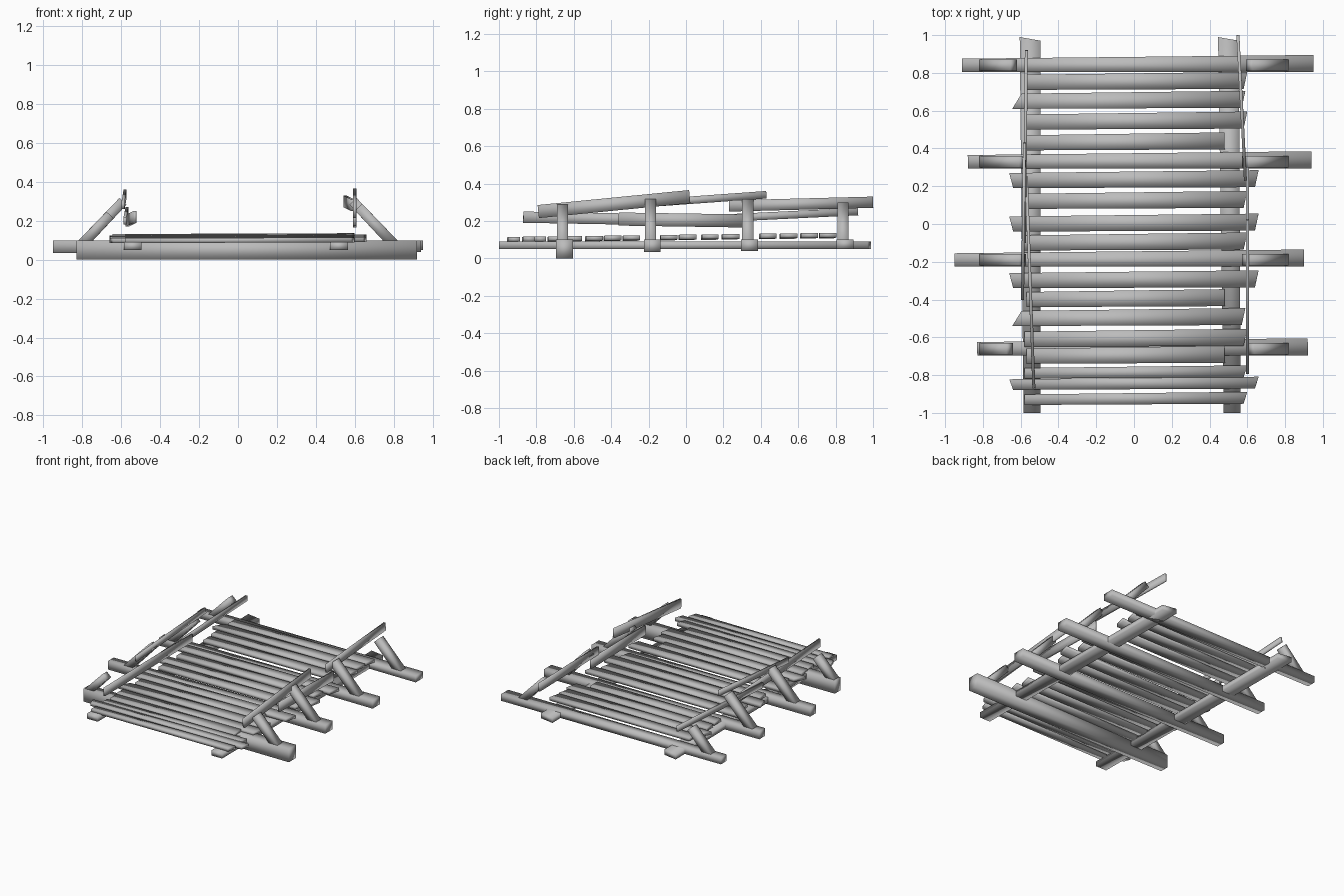
import bpy
from mathutils import Vector

cube = bpy.data.objects.get("Cube")
if cube:
    bpy.data.objects.remove(cube, do_unlink=True)

wood = bpy.data.materials.new("weathered_grey")
wood.use_nodes = True
grey = (0.5, 0.5, 0.5, 1)
wood.diffuse_color = grey
wood.node_tree.nodes["Principled BSDF"].inputs["Base Color"].default_value = grey

X_AXIS, Y_AXIS, Z_AXIS = Vector((1, 0, 0)), Vector((0, 1, 0)), Vector((0, 0, 1))
SQUARE = ((-1, -1), (1, -1), (1, 1), (-1, 1))


def board(name, start, end, widths, thick, slants=(0, 0), up=Z_AXIS):
    """Tapered plank between two points; each end may be cut at a slant."""
    start, end = Vector(start), Vector(end)
    along = (end - start).normalized()
    side = up.cross(along).normalized()
    normal = along.cross(side)
    verts = []
    for point, width, slant in zip((start, end), widths, slants):
        for i, j in SQUARE:
            offset = side * (i * width / 2) + normal * (j * thick / 2)
            verts.append(point + offset + along * (i * slant))
    faces = [(3, 2, 1, 0), (4, 5, 6, 7)]
    for corner in range(4):
        following = (corner + 1) % 4
        faces.append((corner, following, following + 4, corner + 4))
    mesh = bpy.data.meshes.new(name)
    mesh.from_pydata(verts, [], faces)
    mesh.materials.append(wood)
    mesh.shade_smooth()
    obj = bpy.data.objects.new(name, mesh)
    bpy.context.collection.objects.link(obj)


# Deck plank shapes: right end, left end, slant of each end
shapes = {
    "medium": (-.58, .59, 0, .01),
    "slanted": (-.62, .58, .025, .01),
    "short": (-.57, .48, 0, 0),
    "long": (-.65, .65, -.01, .01),
}

# Deck planks from back to front, interrupted by the cross beams
deck = [
    (.75, "medium"), (.65, "slanted"), (.54, "medium"), (.43, "short"),
    (.23, "long"), (.12, "medium"), (0, "long"), (-.1, "medium"),
    (-.3, "long"), (-.4, "short"), (-.5, "slanted"), (-.61, "medium"),
    (-.7, "short"), (-.79, "medium"), (-.85, "long"), (-.93, "medium"),
]
for number, (y, shape) in enumerate(deck, start=1):
    right, left, right_slant, left_slant = shapes[shape]
    narrow = .7 if y < -.75 else 1
    height = .11 + .013 * y
    board(f"deck_plank_{number}", (right, y, height), (left, y + .01, height + .004),
          (.08 * narrow, .09 * narrow), .025, (right_slant, left_slant))

# Two long runners beneath the deck
for label, front, back in (("right", -.54, -.55), ("left", .52, .5)):
    board(f"{label}_runner", (front, -1, .07), (back, .98, .07),
          (.09, .11), .04, (0, .01))

# Cross beams with a slanted post near each end:
# beam y, right end, left end, underside, height of right and left post
frames = [
    (-.66, -.83, .92, 0, .23, .27),
    (-.19, -.95, .9, .035, .3, .3),
    (.33, -.88, .94, .04, .3, .3),
    (.84, -.91, .95, .05, .25, .28),
]
BEAM_TOP = .1
for number, (y, right, left, underside, right_top, left_top) in enumerate(frames, start=1):
    middle = (underside + BEAM_TOP) / 2
    board(f"cross_beam_{number}", (right, y, middle), (left, y + .01, middle),
          (.07, .09), BEAM_TOP - underside)
    for label, sign, top in (("right", -1, right_top), ("left", 1, left_top)):
        # Shorter posts stop further in, so that all lean alike
        foot = (sign * .8, y, .08)
        head = (sign * (.8 - (top - .08) * .95), y, top)
        board(f"{label}_post_{number}", foot, head, (.055, .05), .06, up=Y_AXIS)

# Thin hand rails along both sides
rails = [
    ("left_front_rail", (.6, -.79, .25), (.6, .02, .33), .07),
    ("left_low_rail", (.6, -.36, .21), (.6, .3, .2), .07),
    ("left_rear_rail", (.59, .23, .28), (.55, 1, .3), .06),
    ("right_front_rail", (-.53, -.87, .22), (-.57, .25, .2), .06),
    ("right_top_rail", (-.59, -.4, .28), (-.58, .43, .34), .04),
    ("right_rear_rail", (-.58, -.1, .2), (-.57, .92, .25), .04),
]
for name, start, end, width in rails:
    board(name, start, end, (width, width), .016, up=X_AXIS)
